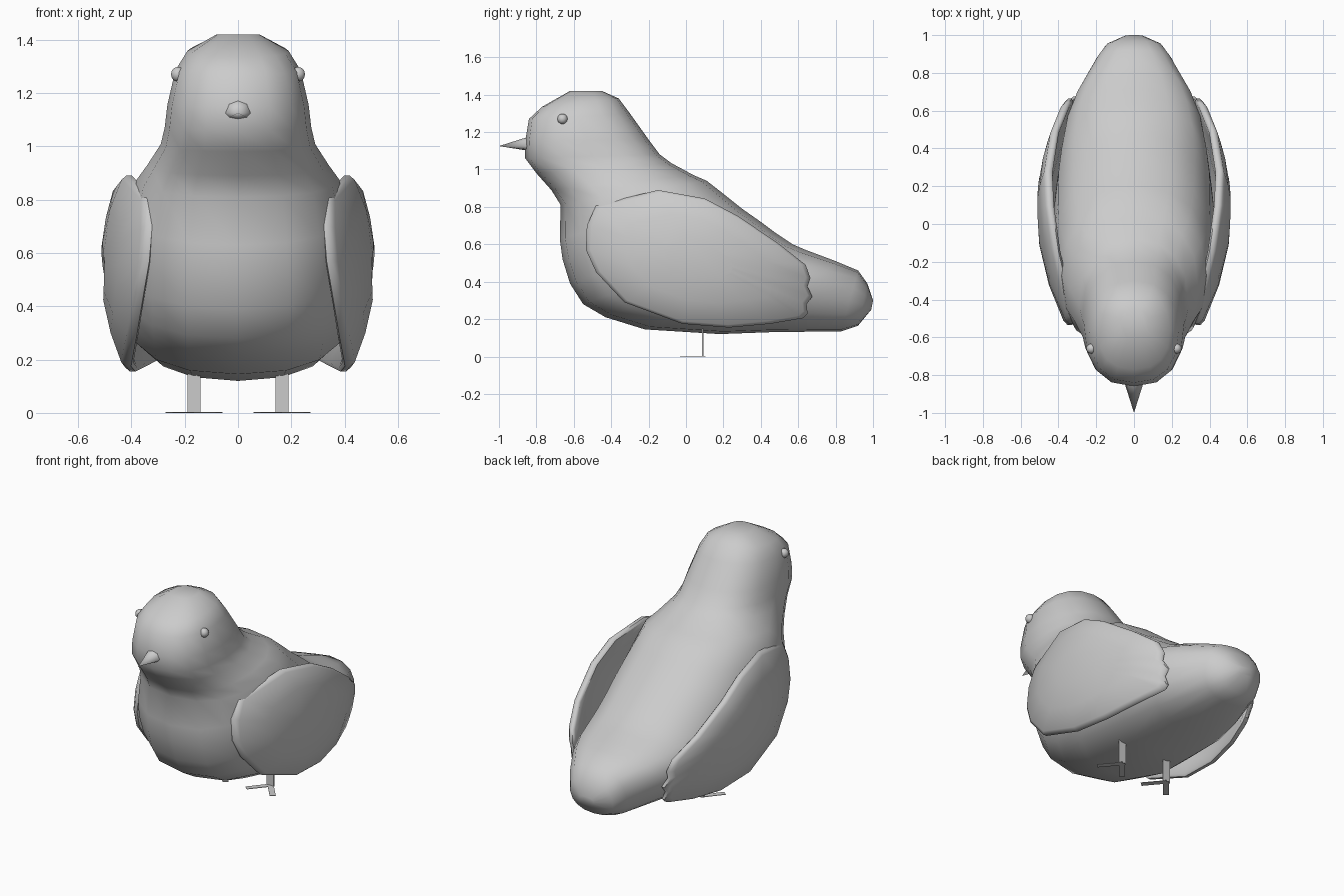
import bpy, bmesh, math
from mathutils import Vector, Matrix

cube = bpy.data.objects.get("Cube")
if cube:
    bpy.data.objects.remove(cube, do_unlink=True)

grey = bpy.data.materials.new("plain grey")
grey.use_nodes = True
grey.diffuse_color = (0.6, 0.6, 0.6, 1)
grey.node_tree.nodes["Principled BSDF"].inputs["Base Color"].default_value = (0.6, 0.6, 0.6, 1)


def finish(name, bm, smooth=None):
    bmesh.ops.recalc_face_normals(bm, faces=bm.faces)
    mesh = bpy.data.meshes.new(name)
    bm.to_mesh(mesh)
    bm.free()
    mesh.materials.append(grey)
    ob = bpy.data.objects.new(name, mesh)
    bpy.context.collection.objects.link(ob)
    if smooth:
        bpy.ops.object.select_all(action='DESELECT')
        ob.select_set(True)
        bpy.context.view_layer.objects.active = ob
        bpy.ops.object.shade_smooth_by_angle(angle=math.radians(smooth))
    return ob


def bridge(bm, a, b):
    for i in range(len(a)):
        j = (i + 1) % len(a)
        bm.faces.new((a[i], a[j], b[j], b[i]))


# Body: rings from crown to tail, each (front y, z, back y, z, half width)
RINGS = [
    (-.62, 1.42, -.45, 1.42, .08), (-.77, 1.335, -.36, 1.38, .19),
    (-.84, 1.27, -.3, 1.3, .235), (-.86, 1.15, -.2, 1.16, .265),
    (-.86, 1.06, -.14, 1.08, .275), (-.8, .98, -.08, 1.035, .29),
    (-.72, .89, .04, .97, .34), (-.67, .81, .11, .94, .38),
    (-.675, .63, .2, .87, .41), (-.66, .52, .3, .79, .425),
    (-.62, .39, .4, .72, .43), (-.55, .28, .48, .66, .43),
    (-.43, .21, .57, .6, .425), (-.22, .145, .64, .57, .41),
    (.18, .12, .72, .54, .375), (.45, .13, .8, .51, .32),
    (.83, .135, .92, .46, .2), (.92, .165, .97, .39, .15),
    (.99, .25, 1.0, .3, .05)]
SIDES = 16


def power(v):
    return math.copysign(abs(v) ** 0.85, v)


bm = bmesh.new()
loops = []
for fy, fz, by, bz, w in RINGS:
    front, back = Vector((0, fy, fz)), Vector((0, by, bz))
    mid, half = (front + back) / 2, (front - back) / 2
    loop = []
    for i in range(SIDES):
        a = math.tau * i / SIDES
        loop.append(bm.verts.new(mid + half * power(math.cos(a))
                                 + Vector((w * power(math.sin(a)), 0, 0))))
    loops.append(loop)
for a, b in zip(loops, loops[1:]):
    bridge(bm, a, b)
bm.faces.new(loops[0])
bm.faces.new(loops[-1])
finish("body", bm, 60)

# Beak: small cone with a flatter underside
bm = bmesh.new()
bmesh.ops.create_cone(bm, cap_ends=True, segments=8, radius1=.06, radius2=0, depth=.19,
                      matrix=Matrix.Rotation(math.pi / 2, 4, 'X'))
for v in bm.verts:
    v.co.z *= 1.0 if v.co.z > 0 else .5
    v.co += Vector((0, -.905, 1.125))
finish("beak", bm, 60)

# Wing outline as (y, z), with scalloped feather tips at the rear
WING = [(-.48, .81), (-.15, .89), (.1, .845), (.28, .75), (.5, .6), (.64, .49),
        (.665, .42), (.65, .375), (.675, .32), (.645, .28), (.65, .23), (.625, .205),
        (.45, .175), (.23, .155), (-.02, .175), (-.33, .29), (-.48, .45),
        (-.535, .57), (-.53, .7)]
CENTRE = Vector((.07, .53))


def wing(name, side):
    bm = bmesh.new()

    def ring(scale, depth):
        out = []
        for p in WING:
            y, z = CENTRE + (Vector(p) - CENTRE) * scale
            x = .515 - .15 * ((y - .07) / .6) ** 2 - .07 * ((z - .55) / .35) ** 2 - depth
            out.append(bm.verts.new((side * x, y, z)))
        return out
    rings = [ring(s, d) for s, d in ((.3, 0), (.65, 0), (.96, 0), (1, .01),
                                     (1, .03), (.96, .045), (.65, .05), (.3, .05))]
    for a, b in zip(rings, rings[1:]):
        bridge(bm, a, b)
    bm.faces.new(rings[0])
    bm.faces.new(rings[-1])
    finish(name, bm, 50)


def box(bm, size, matrix):
    bmesh.ops.create_cube(bm, size=1, matrix=matrix @ Matrix.Diagonal((*size, 1)))


for label, side in (("left", 1), ("right", -1)):
    wing(label + "_wing", side)

    # Bead eye
    bm = bmesh.new()
    bmesh.ops.create_uvsphere(bm, u_segments=10, v_segments=6, radius=.028,
                              matrix=Matrix.Translation((side * .225, -.66, 1.27)))
    finish(label + "_eye", bm, 60)

    # Flat leg strip and thin splayed toes
    bm = bmesh.new()
    ankle = Matrix.Translation((side * .165, .09, 0))
    box(bm, (.05, .008, .2), ankle @ Matrix.Translation((0, 0, .1)))
    for angle in (-40, 40):
        box(bm, (.035, .15, .003), ankle @ Matrix.Rotation(math.radians(angle), 4, 'Z')
            @ Matrix.Translation((0, -.07, .0015)))
    finish(label + "_leg", bm)
